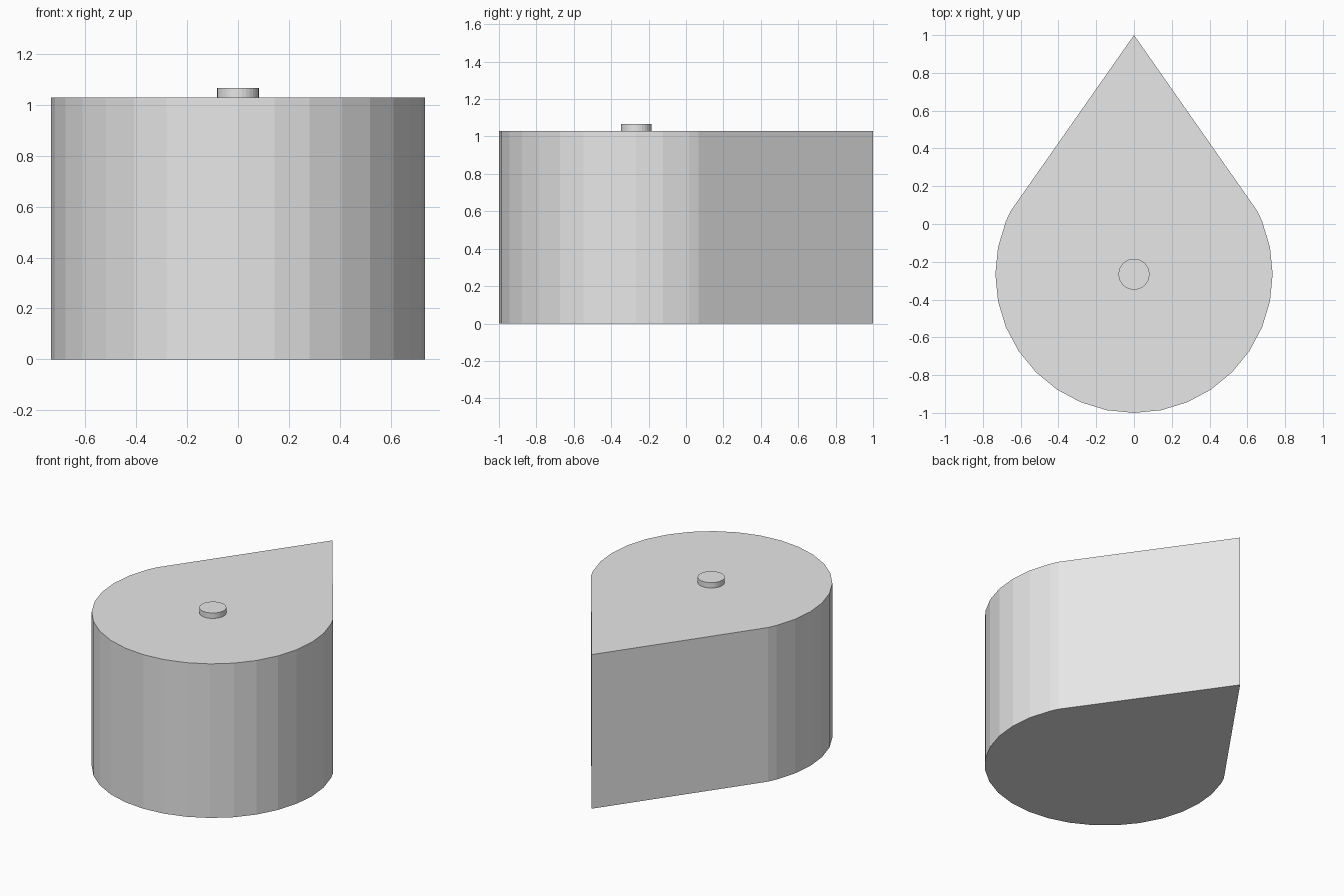
import bpy
import bmesh
from math import sin, cos, radians

cube = bpy.data.objects.get("Cube")
if cube:
    bpy.data.objects.remove(cube, do_unlink=True)

# Single plain grey material
GREY = (0.8, 0.8, 0.8, 1.0)
grey = bpy.data.materials.new("light_grey")
grey.use_nodes = True
grey.diffuse_color = GREY
grey.node_tree.nodes["Principled BSDF"].inputs["Base Color"].default_value = GREY

CENTRE_Y, RADIUS, HEIGHT = -0.266, 0.734, 1.03


def arc_point(radius, degrees):
    a = radians(degrees)
    return radius * cos(a), CENTRE_Y + radius * sin(a)


def extrude_outline(name, outline, bottom, top):
    """Build a closed flat-sided prism from a counter-clockwise outline."""
    bm = bmesh.new()
    base = bm.faces.new([bm.verts.new((x, y, bottom)) for x, y in outline])
    base.normal_flip()
    extruded = bmesh.ops.extrude_face_region(bm, geom=[base], use_keep_orig=True)
    verts = [v for v in extruded["geom"] if isinstance(v, bmesh.types.BMVert)]
    bmesh.ops.translate(bm, vec=(0, 0, top - bottom), verts=verts)
    bmesh.ops.recalc_face_normals(bm, faces=bm.faces)
    mesh = bpy.data.meshes.new(name)
    bm.to_mesh(mesh)
    bm.free()
    mesh.materials.append(grey)
    obj = bpy.data.objects.new(name, mesh)
    bpy.context.collection.objects.link(obj)
    return obj


# Teardrop body: round front, straight flanks meeting at a rear point
STEP = 360 / 32
KINK = 27
angles = [180 - KINK] + [180 + STEP * i for i in range(-2, 19)] + [360 + KINK]
teardrop = [arc_point(RADIUS, a) for a in angles] + [(0, 1)]
extrude_outline("teardrop_body", teardrop, 0, HEIGHT)

# Small round button on the top
button = [arc_point(0.082, STEP * i) for i in range(32)]
extrude_outline("top_button", button, HEIGHT, 1.066)
